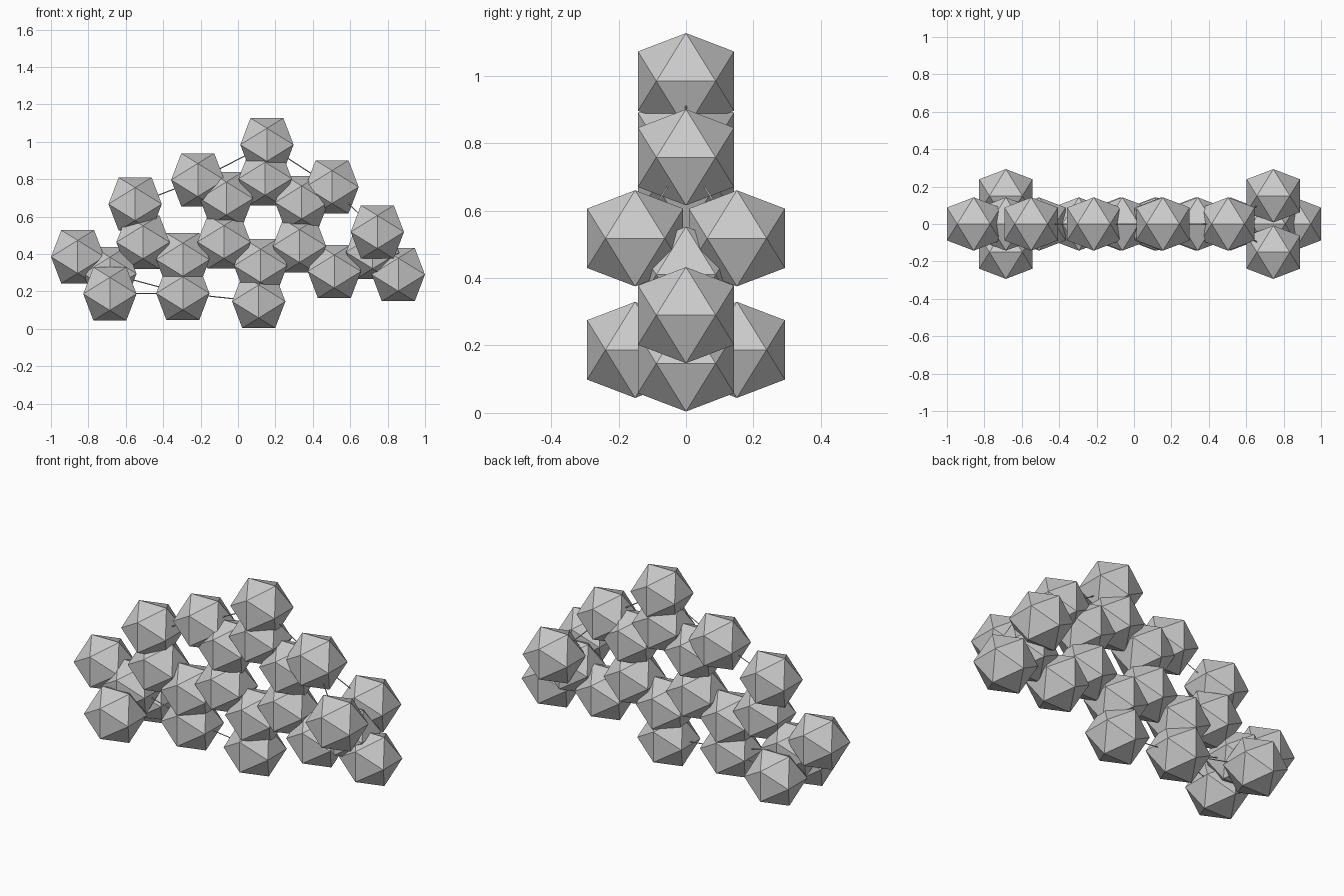
import bpy, bmesh, math
from mathutils import Vector

if "Cube" in bpy.data.objects:
    bpy.data.objects.remove(bpy.data.objects["Cube"])

A = 0.1425                      # half extent of each faceted ball
B = A / ((1 + 5 ** 0.5) / 2)


def ball(name, pos):
    """Icosahedron hulled from three golden rectangles."""
    bm = bmesh.new()
    for s in (-1, 1):
        for t in (-1, 1):
            for co in ((0, s * A, t * B), (s * B, 0, t * A), (s * A, t * B, 0)):
                bm.verts.new(co)
    bmesh.ops.convex_hull(bm, input=bm.verts[:])
    bmesh.ops.recalc_face_normals(bm, faces=bm.faces[:])
    me = bpy.data.meshes.new(name)
    bm.to_mesh(me)
    bm.free()
    ob = bpy.data.objects.new(name, me)
    ob.location = pos
    bpy.context.collection.objects.link(ob)


def rod(name, p, q, r=0.003):
    """Thin connecting strut."""
    p, q = Vector(p), Vector(q)
    d = q - p
    bpy.ops.mesh.primitive_cylinder_add(vertices=4, radius=r, depth=d.length,
                                        location=(p + q) / 2)
    ob = bpy.context.object
    ob.name = name
    ob.rotation_euler = d.to_track_quat('Z', 'Y').to_euler()


# Central six-ball ring and its outer balls
cx, cz = 0.133, 0.57
outer = {}
for i in range(6):
    a = math.radians(87 - 60 * i)
    c, s = math.cos(a), math.sin(a)
    ball("ring_ball", (cx + 0.233 * c, 0, cz + 0.233 * s))
    if i not in (2, 4):
        r = 0.424 if i == 3 else 0.415
        outer[i] = (cx + r * c, 0, cz + r * s)
        ball("ring_outer_ball", outer[i])

# Left arm
left_end = (-0.685, 0, 0.295)
left_top = (-0.55, 0, 0.667)
left_low = (-0.295, 0, 0.19)
for p in (left_end, left_top, left_low, (-0.508, 0, 0.463),
          (-0.295, 0, 0.37), (-0.857, 0, 0.385)):
    ball("left_arm_ball", p)

# Right arm
right_end = (0.72, 0, 0.41)
for p in (right_end, (0.515, 0, 0.307), (0.857, 0, 0.29)):
    ball("right_arm_ball", p)

# Mirrored side pairs at both ends, with struts to their neighbours
for y in (-0.151, 0.151):
    left = (-0.685, y, 0.187)
    right = (0.745, y, 0.518)
    ball("left_side_ball", left)
    ball("right_side_ball", right)
    rod("left_side_strut", left, left_low)
    rod("right_side_strut", right, outer[1])

# Struts between the outer balls
for p, q in ((left_top, outer[5]), (outer[5], outer[0]), (outer[0], outer[1]),
             (left_low, outer[3]), (left_end, left_low)):
    rod("outer_strut", p, q)
